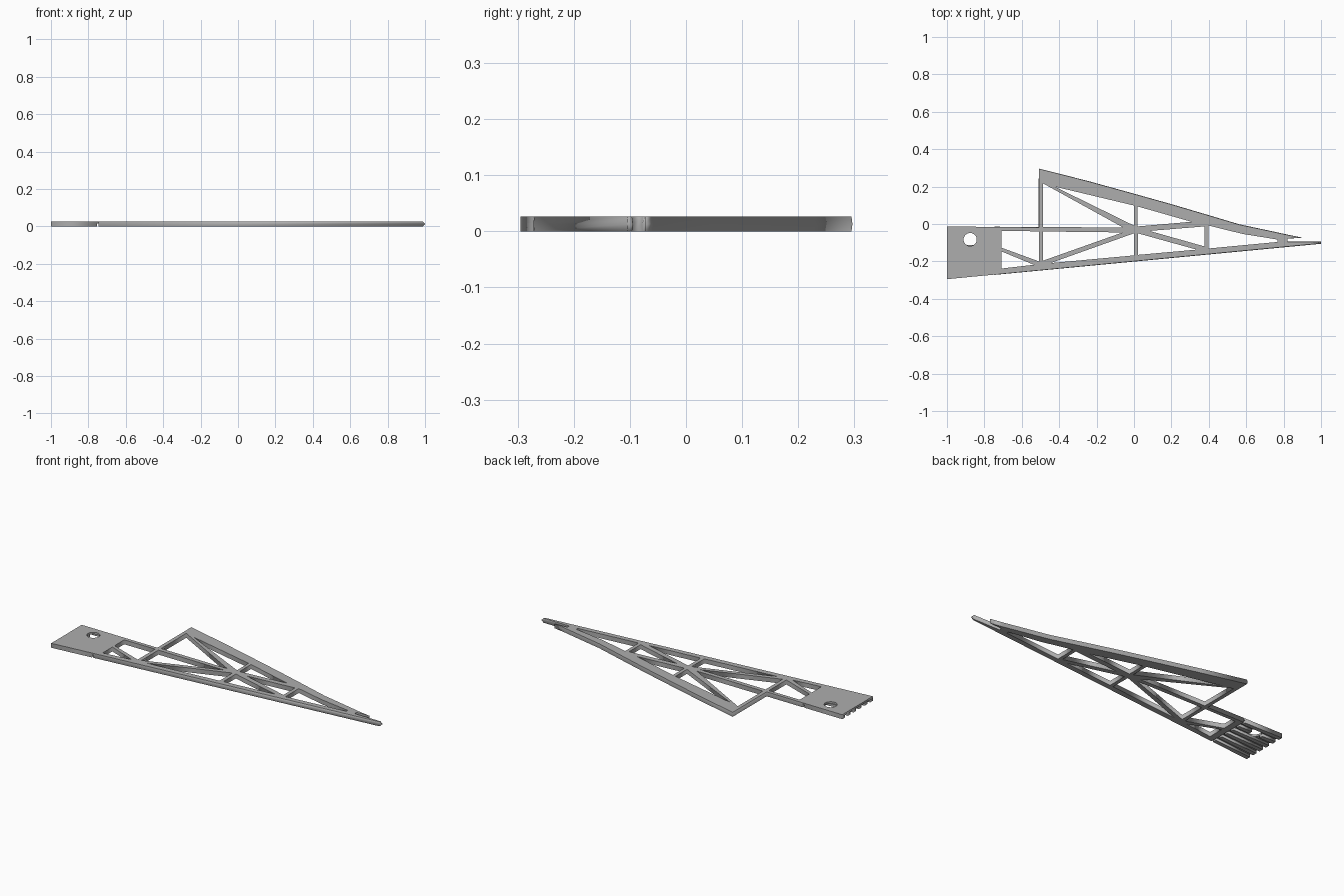
import bpy, bmesh, math

cube = bpy.data.objects.get("Cube")
if cube:
    bpy.data.objects.remove(cube, do_unlink=True)

THICK = 0.026
PLATE_Z = 0.015
X_LEFT, X_GROOVE, X_FRAME = -1.0, -0.755, -0.745

grey = bpy.data.materials.new("plain_grey")
grey.use_nodes = True
colour = (0.42, 0.42, 0.42, 1)
grey.diffuse_color = colour
grey.node_tree.nodes["Principled BSDF"].inputs["Base Color"].default_value = colour


def lower_edge(x):
    return -0.295 + 0.096 * (x + 1)


def upper_edge(x):
    return -0.013 - 0.011 * (x + 1)


def slab(name, loops, z0, z1, ridge=0.0):
    """Extrude an outline (first loop) with holes (other loops) from z0 to z1.
    A ridge pushes the middle of the outer wall outward."""
    curve = bpy.data.curves.new(name + "_profile", "CURVE")
    curve.dimensions = "2D"
    curve.fill_mode = "BOTH"
    curve.extrude = (z1 - z0) / 2
    for loop in loops:
        spline = curve.splines.new("POLY")
        spline.points.add(len(loop) - 1)
        for point, (x, y) in zip(spline.points, loop):
            point.co = (x, y, 0, 1)
        spline.use_cyclic_u = True
    temp = bpy.data.objects.new(name + "_profile", curve)
    mesh = bpy.data.meshes.new_from_object(temp)
    bpy.data.objects.remove(temp)
    bpy.data.curves.remove(curve)

    bm = bmesh.new()
    bm.from_mesh(mesh)
    bmesh.ops.remove_doubles(bm, verts=bm.verts, dist=1e-5)
    if ridge:
        bmesh.ops.bisect_plane(bm, geom=bm.verts[:] + bm.edges[:] + bm.faces[:],
                               plane_co=(0, 0, 0), plane_no=(0, 0, 1))
    bmesh.ops.recalc_face_normals(bm, faces=bm.faces)
    bm.normal_update()
    if ridge:
        for v in bm.verts:
            outer = any(math.hypot(v.co.x - x, v.co.y - y) < 1e-3 for x, y in loops[0])
            if abs(v.co.z) < 1e-4 and outer:
                v.co.x += v.normal.x * ridge
                v.co.y += v.normal.y * ridge
                if v.co.x > 0.97:
                    v.co.x = 1.0
    bmesh.ops.translate(bm, verts=bm.verts, vec=(0, 0, (z0 + z1) / 2))
    bm.to_mesh(mesh)
    bm.free()
    mesh.name = name
    mesh.materials.clear()
    mesh.materials.append(grey)
    obj = bpy.data.objects.new(name, mesh)
    bpy.context.collection.objects.link(obj)
    return obj


# Truss frame: outline with forked tip, then the windows between the struts
outline = [
    (X_FRAME, lower_edge(X_FRAME)), (0.987, lower_edge(0.987)), (0.987, -0.096),
    (0.82, -0.095), (0.82, -0.077), (0.9, -0.073),
    (0.826, -0.06), (0.725, -0.038), (0.564, -0.004), (0.393, 0.047),
    (0.2, 0.104), (0, 0.16), (-0.25, 0.229), (-0.508, 0.295),
    (-0.508, upper_edge(-0.508)), (X_FRAME, upper_edge(X_FRAME)),
]
windows = [
    [(-0.425, 0.2), (-0.001, 0.099), (-0.001, -0.008)],
    [(-0.486, 0.217), (-0.486, -0.015), (-0.056, -0.02)],
    [(-0.486, -0.04), (-0.06, -0.045), (-0.486, -0.196)],
    [(-0.447, -0.209), (-0.001, -0.168), (-0.001, -0.05)],
    [(-0.708, -0.038), (-0.508, -0.039), (-0.508, -0.2), (-0.708, -0.127)],
    [(-0.708, -0.147), (-0.708, -0.238), (-0.535, -0.218)],
    [(0.019, 0.094), (0.307, 0.012), (0.019, -0.013)],
    [(0.083, -0.037), (0.377, -0.013), (0.377, -0.12)],
    [(0.021, -0.05), (0.021, -0.165), (0.335, -0.137)],
    [(0.398, -0.008), (0.58, -0.053), (0.767, -0.083), (0.767, -0.096), (0.398, -0.131)],
]
slab("truss_frame", [outline] + windows, 0, THICK, ridge=0.002)

# Mounting plate with a round hole
hx, hy, hr = -0.876, -0.083, 0.035
hole = [(hx + hr * math.cos(a * math.pi / 16), hy + hr * math.sin(a * math.pi / 16))
        for a in range(32)]
plate = [(X_LEFT, lower_edge(X_LEFT)), (X_FRAME, lower_edge(X_FRAME)),
         (X_FRAME, upper_edge(X_FRAME)), (X_LEFT, upper_edge(X_LEFT))]
slab("mounting_plate", [plate, hole], PLATE_Z, THICK)

# Ribs under the plate, fanned between its two long edges
RIBS = 6
share = 1 / (2 * RIBS - 1)
for i in range(RIBS):
    def across(x, step):
        t = (2 * i + step) * share
        return upper_edge(x) * (1 - t) + lower_edge(x) * t

    # The second rib is interrupted by the hole
    spans = [(X_LEFT, X_GROOVE)]
    if i == 1:
        spans = [(X_LEFT, hx - hr), (hx + hr, X_GROOVE)]
    for n, (a, b) in enumerate(spans):
        quad = [(a, across(a, 1)), (b, across(b, 1)), (b, across(b, 0)), (a, across(a, 0))]
        slab(f"plate_rib_{i + 1}_{n + 1}", [quad], 0, PLATE_Z)
